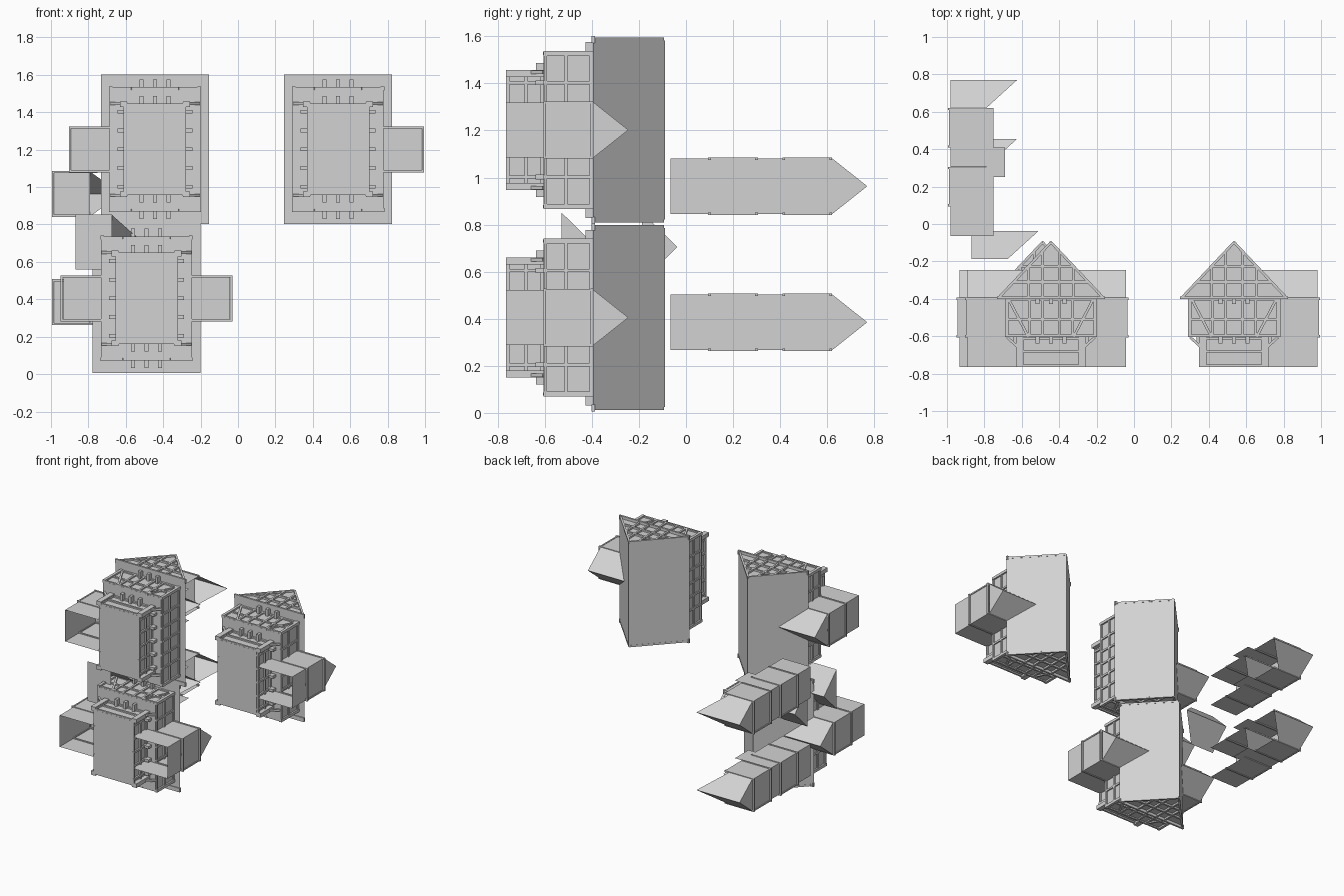
import bpy, bmesh
from mathutils import Vector, Matrix

cube = bpy.data.objects.get("Cube")
if cube:
    bpy.data.objects.remove(cube, do_unlink=True)

grey = bpy.data.materials.new("plain_grey")
grey.use_nodes = True
grey.diffuse_color = (0.65, 0.65, 0.65, 1)
grey.node_tree.nodes["Principled BSDF"].inputs["Base Color"].default_value = grey.diffuse_color


def finish(bm, name, origin):
    mesh = bpy.data.meshes.new(name)
    bm.to_mesh(mesh)
    bm.free()
    mesh.materials.append(grey)
    obj = bpy.data.objects.new(name, mesh)
    obj.location = origin
    bpy.context.collection.objects.link(obj)
    return obj


def box(bm, x0, x1, y0, y1, z0, z1):
    lo, hi = Vector((x0, y0, z0)), Vector((x1, y1, z1))
    m = Matrix.Translation((lo + hi) / 2) @ Matrix.Diagonal((*(hi - lo), 1))
    return bmesh.ops.create_cube(bm, size=1, matrix=m)["verts"]


def bar(bm, p, q, w=0.014):
    """Square timber from p to q."""
    p, q = Vector(p), Vector(q)
    d = q - p
    m = (Matrix.Translation((p + q) / 2) @ d.to_track_quat('Z', 'Y').to_matrix().to_4x4()
         @ Matrix.Diagonal((w, w, d.length, 1)))
    bmesh.ops.create_cube(bm, size=1, matrix=m)


def prism(bm, half, base, top, length):
    """Triangular roof body with its ridge along z."""
    ends = [[bm.verts.new(p) for p in ((-half, base, z), (half, base, z), (0, top, z))]
            for z in (-length, length)]
    a, b = ends
    bm.faces.new(a[::-1])
    bm.faces.new(b)
    for i in range(3):
        j = (i + 1) % 3
        bm.faces.new((a[i], a[j], b[j], b[i]))


# Storey levels along the house height
GROUND, FLOOR, EAVE, RIDGE = -0.765, -0.605, -0.395, -0.09
STUDS_LONG = (-0.2, -0.1, 0, 0.1, 0.2)
STUDS_SHORT = (-0.072, 0, 0.072)


def storey_frame(bm, hx, hz, y0, y1, rail, t):
    """Corner posts, plates, studs and mid rail round one storey."""
    for sx in (-1, 1):
        for sz in (-1, 1):
            x, z = sx * hx, sz * hz
            box(bm, x - t, x + t, y0, y1, z - t, z + t)
    for y in (y0 + 0.008, rail, y1 - 0.008):
        for s in (-1, 1):
            bar(bm, (-hx, y, s * hz), (hx, y, s * hz))
            bar(bm, (s * hx, y, -hz), (s * hx, y, hz))
    for s in (-1, 1):
        for z in STUDS_LONG:
            bar(bm, (s * hx, y0, z), (s * hx, y1, z))


def house(origin):
    # Solid walls
    bm = bmesh.new()
    box(bm, -0.155, 0.155, GROUND, FLOOR, -0.235, 0.235)
    finish(bm, "ground_floor_walls", origin)
    bm = bmesh.new()
    box(bm, -0.235, 0.235, FLOOR, EAVE, -0.323, 0.323)
    finish(bm, "upper_floor_walls", origin)

    # Timber framing
    bm = bmesh.new()
    storey_frame(bm, 0.16, 0.238, GROUND, FLOOR, -0.68, 0.012)
    for sx in (-1, 1):
        for sz in (-1, 1):
            box(bm, *sorted((sx * 0.15, sx * 0.187)), GROUND, FLOOR,
                *sorted((sz * 0.225, sz * 0.255)))
            bar(bm, (sx * 0.18, -0.655, sz * 0.245), (sx * 0.235, -0.605, sz * 0.245))
    finish(bm, "ground_floor_timbers", origin)
    bm = bmesh.new()
    storey_frame(bm, 0.237, 0.325, FLOOR, EAVE, -0.51, 0.01)
    for s in (-1, 1):
        z = s * 0.325
        for x in (-0.115, -0.045, 0.045, 0.115):
            bar(bm, (x, FLOOR, z), (x, EAVE, z))
        for sx in (-1, 1):
            bar(bm, (sx * 0.12, FLOOR, z), (sx * 0.23, EAVE, z))
    finish(bm, "upper_floor_timbers", origin)

    # Joist ends below the overhangs
    bm = bmesh.new()
    for s in (-1, 1):
        for z in STUDS_LONG:
            box(bm, *sorted((s * 0.155, s * 0.2)), -0.64, FLOOR, z - 0.01, z + 0.01)
        for x in STUDS_SHORT:
            for z, y in ((0.235, FLOOR), (0.323, EAVE)):
                box(bm, x - 0.01, x + 0.01, y - 0.033, y, *sorted((s * z, s * (z + 0.05))))
    finish(bm, "joist_ends", origin)

    # Main roof, eave boards and gable timbers
    bm = bmesh.new()
    prism(bm, 0.288, EAVE, RIDGE, 0.38)
    finish(bm, "main_roof", origin)
    bm = bmesh.new()
    rise = RIDGE - EAVE
    for s in (-1, 1):
        z = s * 0.386
        box(bm, -0.289, 0.289, EAVE - 0.006, EAVE + 0.008, *sorted((s * 0.37, s * 0.4)))
        for sx in (-1, 1):
            bar(bm, (sx * 0.28, EAVE, z), (0, RIDGE - 0.008, z))
        for y in (-0.31, -0.225):
            w = 0.28 * (RIDGE - y) / rise
            bar(bm, (-w, y, z), (w, y, z))
        for x in (-0.12, -0.045, 0.045, 0.12):
            bar(bm, (x, EAVE, z), (x, RIDGE - abs(x) * rise / 0.28 - 0.01, z))
    finish(bm, "gable_timbers", origin)


def wing_roof(origin, side, outer, inner, tip, half, name):
    """Gabled roof with its ridge along x and an open mitre on the inner end."""
    bm = bmesh.new()
    o1, o2, r, i1, i2, t = [bm.verts.new(p) for p in (
        (side * outer, 0, -half), (side * outer, 0, half), (side * outer, 0.15, 0),
        (side * inner, 0, -half), (side * inner, 0, half), (side * tip, 0.15, 0))]
    for f in ((o1, r, o2), (o1, i1, t, r), (o2, r, t, i2), (o1, o2, i2, i1)):
        bm.faces.new(f)
    if side < 0:
        bmesh.ops.reverse_faces(bm, faces=bm.faces)
    finish(bm, name, origin)


def open_box(bm, side, x0, x1, y0, y1, half):
    """Box shell open below, above and towards the house."""
    verts = box(bm, *sorted((side * x0, side * x1)), y0, y1, -half, half)
    faces = {f for v in verts for f in v.link_faces}
    gone = []
    for f in faces:
        f.normal_update()
        if abs(f.normal.y) > 0.5 or f.normal.x * side < -0.5:
            gone.append(f)
    bmesh.ops.delete(bm, geom=gone, context='FACES_ONLY')


def wing(origin, side, ground_inner=0.155):
    """Side wing; the origin is at the eave level on the house axis."""
    bm = bmesh.new()
    open_box(bm, side, ground_inner, 0.445, -0.37, -0.21, 0.117)
    open_box(bm, side, 0.215, 0.449, -0.21, 0, 0.119)
    finish(bm, "wing_walls", origin)
    # Band boards round the outer sides
    bm = bmesh.new()
    for y in (-0.205, -0.005):
        for s in (-1, 1):
            bar(bm, (side * 0.215, y, s * 0.117), (side * 0.46, y, s * 0.117), 0.012)
        bar(bm, (side * 0.454, y, -0.122), (side * 0.454, y, 0.122), 0.012)
    for s in (-1, 1):
        bar(bm, (side * 0.449, -0.21, s * 0.117), (side * 0.449, 0, s * 0.117), 0.01)
    finish(bm, "wing_bands", origin)
    wing_roof(origin, side, 0.445, 0.255, 0.09, 0.119, "wing_roof")


# Three houses and the sides on which they carry wings
for x, z, sides in ((-0.444, 1.202, (-1,)), (0.535, 1.202, (1,)), (-0.489, 0.405, (-1, 1))):
    house((x, 0, z))
    for side in sides:
        wing((x, EAVE, z), side)

# Loose stacked wings
for z in (0.963, 0.385):
    wing((-0.535, 0.62, z), -1)
    wing((-0.535, 0.305, z), -1, 0.215)

# Loose wing roofs
for y in (-0.187, -0.53):
    wing_roof((-0.42, y, 0.705), -1, 0.45, 0.255, 0.09, 0.147, "loose_roof")
